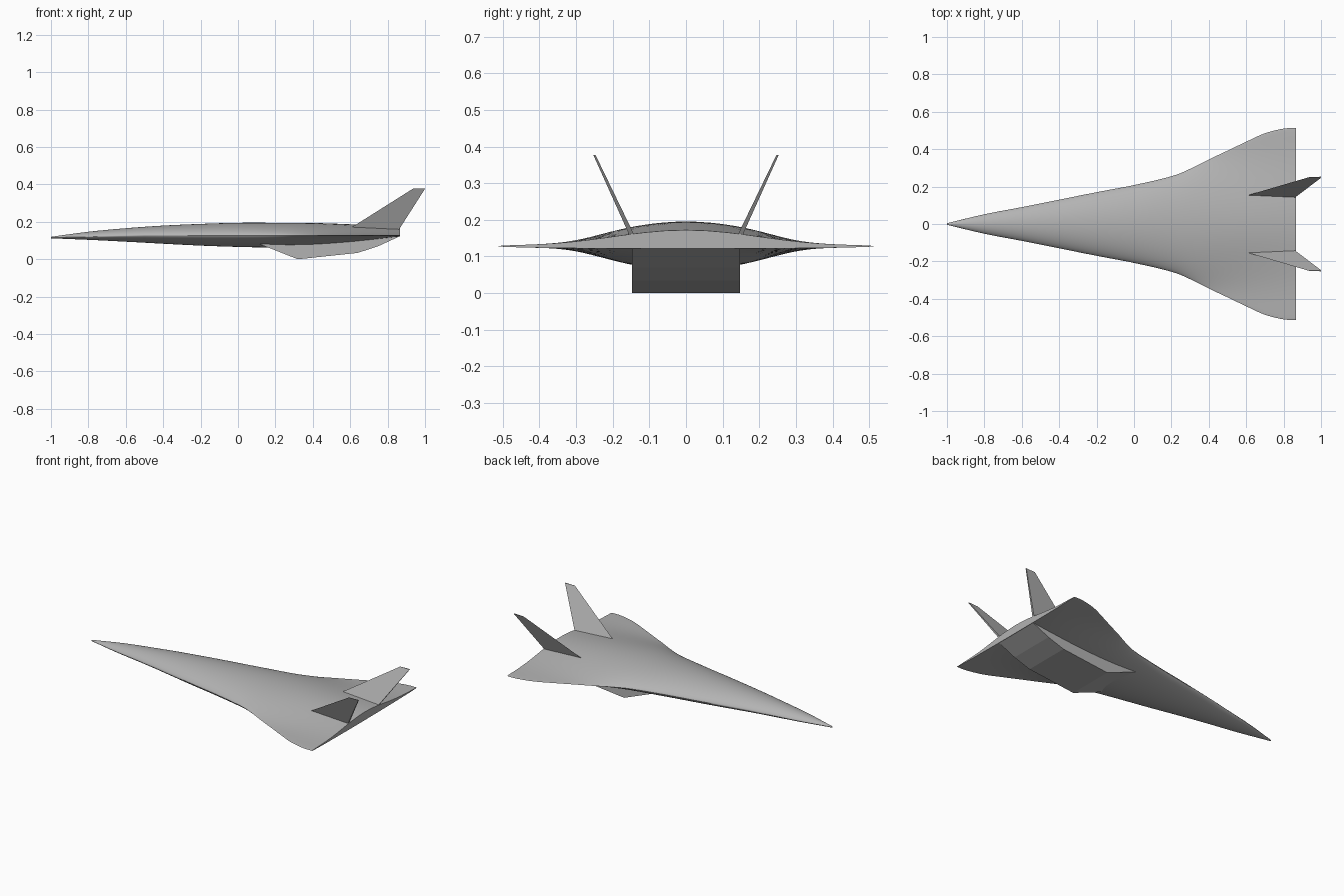
import bpy
import bmesh
import math
from mathutils import Vector

cube = bpy.data.objects.get("Cube")
if cube:
    bpy.data.objects.remove(cube, do_unlink=True)

# Single painted-metal colour
grey = bpy.data.materials.new("airframe grey")
grey.use_nodes = True
colour = (0.45, 0.45, 0.45, 1)
grey.diffuse_color = colour
grey.node_tree.nodes["Principled BSDF"].inputs["Base Color"].default_value = colour


def finish(name, bm, smooth=False):
    """Turn a bmesh into a named object with the airframe material."""
    bmesh.ops.recalc_face_normals(bm, faces=bm.faces)
    mesh = bpy.data.meshes.new(name)
    bm.to_mesh(mesh)
    bm.free()
    mesh.materials.append(grey)
    obj = bpy.data.objects.new(name, mesh)
    bpy.context.collection.objects.link(obj)
    if smooth:
        bpy.ops.object.select_all(action='DESELECT')
        obj.select_set(True)
        bpy.context.view_layer.objects.active = obj
        bpy.ops.object.shade_smooth_by_angle(angle=math.radians(35))
    return obj


def loft(bm, rings):
    """Skin a list of equal-length closed rings and cap both ends."""
    loops = [[bm.verts.new(p) for p in ring] for ring in rings]
    for a, b in zip(loops, loops[1:]):
        for i in range(len(a)):
            j = (i + 1) % len(a)
            bm.faces.new((a[i], a[j], b[j], b[i]))
    bm.faces.new(loops[0])
    bm.faces.new(loops[-1])


def smooth_stations(points, steps):
    """Catmull-Rom interpolation through the station vectors."""
    pts = [Vector(p) for p in points]
    pts = [pts[0] * 2 - pts[1]] + pts + [pts[-1] * 2 - pts[-2]]
    result = []
    for a, b, c, d in zip(pts, pts[1:], pts[2:], pts[3:]):
        for k in range(steps):
            t = k / steps
            result.append(b + (c - a) * (t / 2)
                          + (a * 2 - b * 5 + c * 4 - d) * (t * t / 2)
                          + (b * 3 - a - c * 3 + d) * (t ** 3 / 2))
    result.append(pts[-2])
    return result


def section(x, half_width, top, bottom):
    """Lens section at the nose, blending to a bell with thin wings aft."""
    edge = 0.116 + 0.012 * min(1, (x + 1) / 0.5)
    rim = min(0.007, half_width * 0.15)
    power = 0.7 + 37 * max(0, half_width - 0.22) ** 2
    ring = []
    sides = 56
    for i in range(sides):
        angle = math.tau * i / sides
        s = math.sin(angle)
        height = top - edge - rim if s > 0 else edge - rim - bottom
        swell = rim * abs(s) + max(height, 0) * abs(s) ** (2 * power)
        ring.append((x, half_width * math.cos(angle),
                     edge + math.copysign(swell, s)))
    return ring


# Blended body and wing: x, half width, top z, bottom z
stations = [
    (-1, .004, .12, .112), (-.8, .052, .147, .104), (-.6, .09, .166, .094),
    (-.4, .13, .18, .083), (-.2, .17, .189, .073), (0, .208, .195, .066),
    (.2, .255, .195, .062), (.3, .295, .195, .063), (.4, .345, .194, .067),
    (.5, .392, .191, .074), (.6, .44, .187, .084), (.7, .485, .182, .097),
    (.8, .51, .176, .112), (.865, .512, .172, .122),
]
bm = bmesh.new()
loft(bm, [section(*row) for row in smooth_stations([(r[0], r[1], r[2], r[3]) for r in stations], 4)])
finish("blended_body", bm, smooth=True)

# Engine box under the belly: side profile in x, z
profile = [(.11, .083), (.32, 0), (.64, .034), (.75, .07), (.865, .123),
           (.8, .13), (.2, .13)]
bm = bmesh.new()
loft(bm, [[(x, y, z) for x, z in profile] for y in (-.148, .148)])
finish("engine_box", bm)

# Canted tail fins: thin wedges, sharp at the leading edge
for name, side in (("right_fin", -1), ("left_fin", 1)):
    bm = bmesh.new()
    rings = []
    for lead, trail, y, z, thick in ((.575, .855, .144, .15, .007),
                                     (.935, 1, .25, .377, .003)):
        rings.append([(lead, side * y, z),
                      (trail, side * (y - thick), z),
                      (trail, side * (y + thick), z)])
    loft(bm, rings)
    finish(name, bm)
